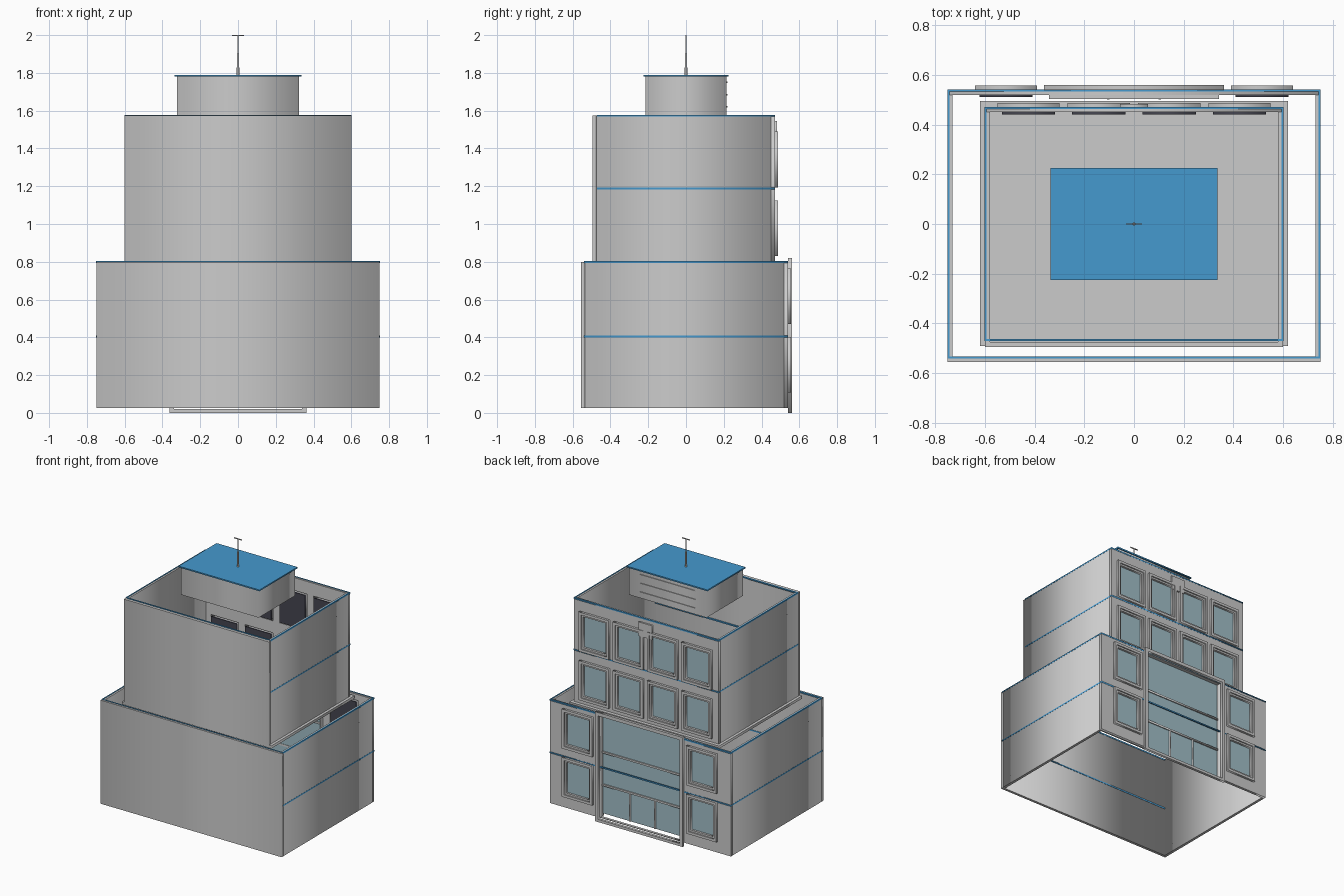
import bpy, math
from mathutils import Matrix

if "Cube" in bpy.data.objects:
    bpy.data.objects.remove(bpy.data.objects["Cube"])


def material(name, rgb):
    m = bpy.data.materials.new(name)
    m.diffuse_color = (*rgb, 1)
    m.use_nodes = True
    m.node_tree.nodes["Principled BSDF"].inputs["Base Color"].default_value = m.diffuse_color
    return m


BLUE = material("trim_blue", (0.06, 0.32, 0.62))
GLASS = material("glass_pale_blue", (0.36, 0.52, 0.58))
DARK = material("blind_dark", (0.06, 0.06, 0.08))


def finish(name, mesh, mat):
    mesh.name = name
    ob = bpy.data.objects.new(name, mesh)
    bpy.context.collection.objects.link(ob)
    if mat:
        mesh.materials.clear()
        mesh.materials.append(mat)
    return ob


def sheet(name, rects, lo, hi, mat=None, plan=False):
    """Extruded outline: rects[0] is the outside, the others are holes.
    Upright in the xz plane from y=lo to hi, or flat (plan) from z=lo to hi."""
    cu = bpy.data.curves.new(name, 'CURVE')
    cu.dimensions = '2D'
    cu.fill_mode = 'BOTH'
    cu.extrude = (hi - lo) / 2
    for a0, a1, b0, b1 in rects:
        sp = cu.splines.new('POLY')
        sp.points.add(3)
        for p, (a, b) in zip(sp.points, ((a0, b0), (a1, b0), (a1, b1), (a0, b1))):
            p.co = (a, b, 0, 1)
        sp.use_cyclic_u = True
    tmp = bpy.data.objects.new(name + "_outline", cu)
    bpy.context.collection.objects.link(tmp)
    dg = bpy.context.evaluated_depsgraph_get()
    mesh = bpy.data.meshes.new_from_object(tmp.evaluated_get(dg))
    bpy.data.objects.remove(tmp)
    mid = (lo + hi) / 2
    if plan:
        mesh.transform(Matrix.Translation((0, 0, mid)))
    else:
        mesh.transform(Matrix.Translation((0, mid, 0)) @ Matrix.Rotation(math.pi / 2, 4, 'X'))
    return finish(name, mesh, mat)


def box(name, x0, x1, y0, y1, z0, z1, mat=None):
    return sheet(name, [(x0, x1, y0, y1)], z0, z1, mat, plan=True)


def rect(cx, cz, w, h):
    return (cx - w / 2, cx + w / 2, cz - h / 2, cz + h / 2)


def cylinder(name, r0, r1, z0, z1):
    bpy.ops.mesh.primitive_cone_add(vertices=12, radius1=r0, radius2=r1, depth=z1 - z0,
                                    location=(0, 0, (z0 + z1) / 2))
    bpy.context.object.name = name
    bpy.ops.object.shade_smooth_by_angle()


def window(cx, cz, y):
    """Framed window on the wall face at y."""
    sheet("window_frame", [rect(cx, cz, 0.25, 0.295), rect(cx, cz, 0.212, 0.257)], y, y + 0.017)
    sheet("window_sash", [rect(cx, cz, 0.214, 0.259), rect(cx, cz, 0.186, 0.231)], y - 0.02, y + 0.008)
    sheet("window_glass", [rect(cx, cz, 0.2, 0.245)], y - 0.014, y - 0.008, GLASS)
    sheet("window_blind", [rect(cx, cz, 0.214, 0.259)], y - 0.03, y - 0.02, DARK)


def storey_block(name, hx, front, back, z0, z1, wins, openings):
    """Open shell: three plain walls and a pierced back wall with windows."""
    t = 0.02
    box(name + "_front_wall", -hx, hx, front, front + t, z0, z1)
    for side, s in (("left", -1), ("right", 1)):
        a, b = sorted((s * hx, s * (hx - t)))
        box(f"{name}_{side}_wall", a, b, front + t, back - t, z0, z1)
    holes = [rect(x, z, 0.23, 0.275) for x, z in wins] + openings
    sheet(name + "_back_wall", [(-hx, hx, z0, z1)] + holes, back - t, back)
    for x, z in wins:
        window(x, z, back)


def band(name, hx, hy, z, w):
    """Thin blue trim ring around a block."""
    e = 0.001
    hx, hy = hx + e, hy + e
    sheet(name, [(-hx, hx, -hy, hy), (-hx + w, hx - w, -hy + w, hy - w)],
          z - 0.005, z + 0.005, BLUE, plan=True)


# Lower block with the entrance opening
low_wins = [(s * 0.515, z) for s in (-1, 1) for z in (0.255, 0.617)]
storey_block("lower", 0.75, -0.555, 0.54, 0.025, 0.80, low_wins, [(-0.342, 0.342, 0.03, 0.79)])
band("lower_floor_band", 0.75, 0.54, 0.405, 0.008)
band("lower_top_band", 0.75, 0.54, 0.798, 0.008)

# Upper block on its floor slab
up_wins = [(x, z) for x in (-0.425, -0.142, 0.142, 0.425) for z in (0.977, 1.342)]
box("upper_floor_slab", -0.62, 0.62, -0.49, 0.495, 0.78, 0.80)
storey_block("upper", 0.60, -0.495, 0.47, 0.80, 1.575, up_wins, [])
band("upper_floor_band", 0.60, 0.47, 1.188, 0.008)
band("upper_top_band", 0.60, 0.47, 1.573, 0.008)
sheet("wall_plaque", [(-0.057, 0.057, 1.44, 1.545)], 0.47, 0.483)

# Glazed entrance
sheet("entrance_frame", [(-0.363, 0.363, 0.0, 0.82), (-0.338, 0.338, 0.02, 0.795)], 0.54, 0.56)
for s in (-1, 1):
    a, b = sorted((s * 0.342, s * 0.33))
    box("entrance_jamb", a, b, 0.502, 0.54, 0.03, 0.80)
box("entrance_head", -0.342, 0.342, 0.502, 0.54, 0.788, 0.80)
sheet("entrance_glass", [(-0.332, 0.332, 0.05, 0.79)], 0.507, 0.512, GLASS)
for z in (0.265, 0.51):
    box("entrance_rail", -0.332, 0.332, 0.504, 0.52, z - 0.007, z + 0.007)
for s in (-1, 1):
    x = s * 0.103
    box("door_post", x - 0.005, x + 0.005, 0.5, 0.52, 0.05, 0.265)

# Rooftop plant room, louvres and roof edge
box("plant_room", -0.322, 0.322, -0.215, 0.215, 1.575, 1.789)
box("plant_room_roof", -0.335, 0.335, -0.225, 0.225, 1.78, 1.79, BLUE)
for z in (1.62, 1.685, 1.75):
    box("louvre", -0.23, 0.23, 0.213, 0.22, z - 0.004, z + 0.004)

# Antenna
cylinder("antenna_base", 0.007, 0.006, 1.785, 1.90)
cylinder("antenna_mast", 0.004, 0.003, 1.90, 2.0)
box("antenna_crossbar", -0.033, 0.033, -0.003, 0.003, 1.994, 2.0)
